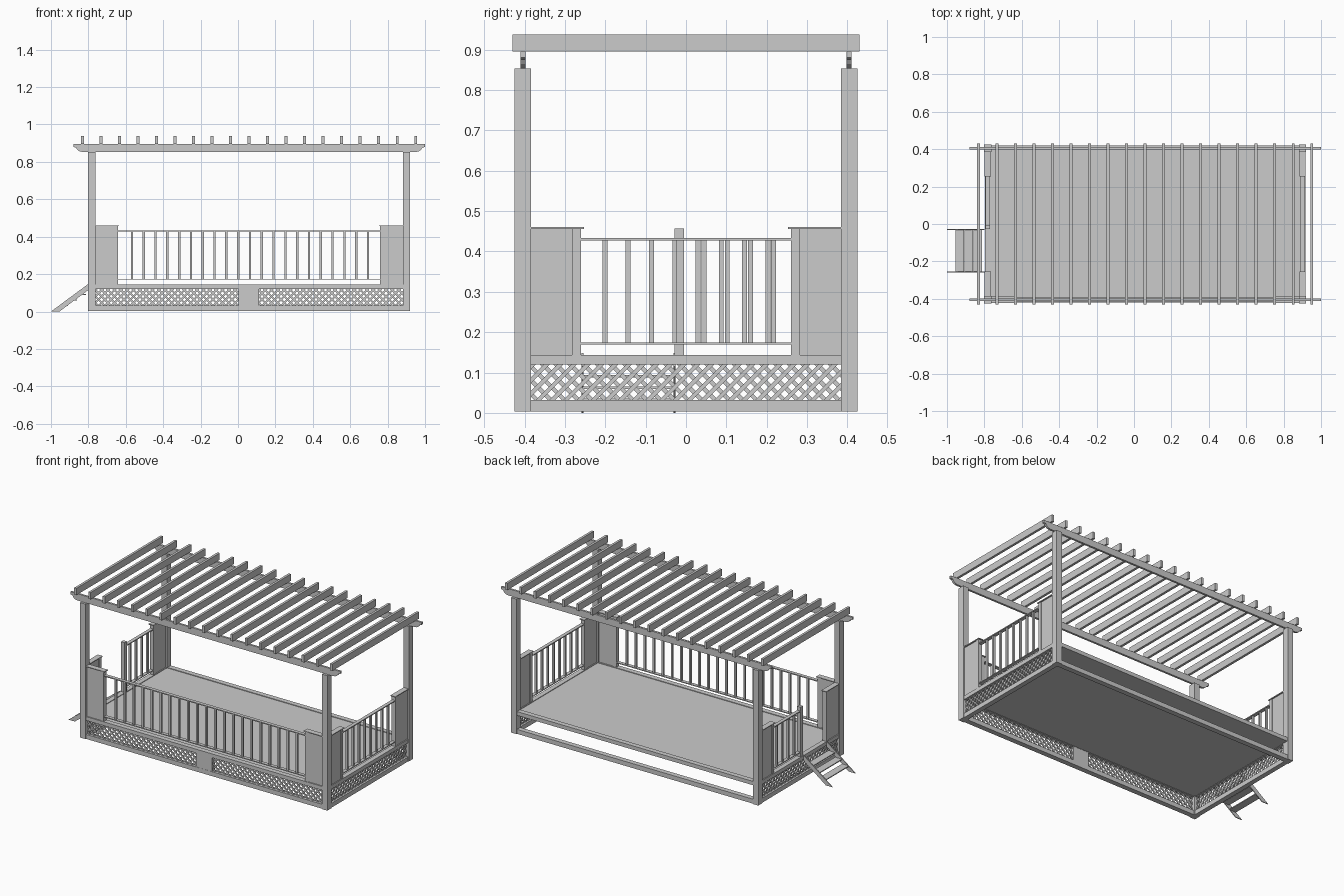
import bpy, bmesh
from mathutils import Vector

if "Cube" in bpy.data.objects:
    bpy.data.objects.remove(bpy.data.objects["Cube"])

XL, XR, YP = -0.782, 0.901, 0.405      # post centre lines


def finish(name, bm):
    bmesh.ops.recalc_face_normals(bm, faces=bm.faces)
    me = bpy.data.meshes.new(name)
    bm.to_mesh(me)
    bm.free()
    ob = bpy.data.objects.new(name, me)
    bpy.context.collection.objects.link(ob)
    return ob


def boxes(name, items):
    """One object from boxes given as (x0, x1, y0, y1, z0, z1)."""
    bm = bmesh.new()
    for x0, x1, y0, y1, z0, z1 in items:
        for v in bmesh.ops.create_cube(bm, size=1)['verts']:
            v.co = Vector(((x0 + x1) / 2 + v.co.x * (x1 - x0),
                           (y0 + y1) / 2 + v.co.y * (y1 - y0),
                           (z0 + z1) / 2 + v.co.z * (z1 - z0)))
    return finish(name, bm)


def run(axis, a, b, c, t, z0, z1):
    """Box running a..b along an axis, t thick about the line c."""
    if axis == 'x':
        return (a, b, c - t / 2, c + t / 2, z0, z1)
    return (c - t / 2, c + t / 2, a, b, z0, z1)


def profile(name, pts, y, t):
    """Extrude an xz outline by t, centred on y."""
    bm = bmesh.new()
    f = bm.faces.new([bm.verts.new((x, y - t / 2, z)) for x, z in pts])
    g = bmesh.ops.extrude_face_region(bm, geom=[f])['geom']
    bmesh.ops.translate(bm, vec=(0, t, 0),
                        verts=[v for v in g if isinstance(v, bmesh.types.BMVert)])
    return finish(name, bm)


def lattice(name, axis, a, b, c, z0=0.030, z1=0.122, pitch=0.034, w=0.0145):
    """Two layers of diagonal slats trimmed to a..b."""
    bm = bmesh.new()
    h = z1 - z0
    for s, off in ((1, 0.002), (-1, -0.002)):
        u = a - h
        while u < b + h:
            quad = [(u, z0), (u + w, z0), (u + w + s * h, z1), (u + s * h, z1)]
            bm.faces.new([bm.verts.new((p, c + off, z) if axis == 'x' else (c + off, p, z))
                          for p, z in quad])
            u += pitch
    n = Vector((1, 0, 0)) if axis == 'x' else Vector((0, 1, 0))
    for p, d in ((a, -1), (b, 1)):
        bmesh.ops.bisect_plane(bm, geom=bm.verts[:] + bm.edges[:] + bm.faces[:],
                               plane_co=n * p, plane_no=n * d, clear_outer=True)
    ob = finish(name, bm)
    m = ob.modifiers.new("thickness", 'SOLIDIFY')
    m.thickness = 0.004
    m.offset = 0


def railing(name, axis, a, b, c, first, step, count):
    parts = [run(axis, a, b, c, 0.022, 0.427, 0.433),
             run(axis, a, b, c, 0.022, 0.170, 0.175)]
    for i in range(count):
        p = first + i * step
        parts.append(run(axis, p - 0.006, p + 0.006, c, 0.012, 0.175, 0.427))
    boxes(name, parts)


def corner_panel(name, axis, start, end, c):
    """Solid panel from a post (start) to a narrow stile (end), with a cap."""
    d = 1 if end > start else -1
    s = end - d * 0.022
    cap = end + d * 0.007
    boxes(name, [run(axis, min(start, s), max(start, s), c, 0.018, 0.143, 0.456),
                 run(axis, min(s, end), max(s, end), c, 0.026, 0.143, 0.456),
                 run(axis, min(start, cap), max(start, cap), c, 0.034, 0.456, 0.461)])


# corner posts
for sx, x in (("left", XL), ("right", XR)):
    for sy, y in (("front", -YP), ("back", YP)):
        boxes(f"{sy}_{sx}_post", [(x - 0.019, x + 0.019, y - 0.0205, y + 0.0205, 0.004, 0.853)])

# deck floor, rim boards and bottom rails
boxes("deck_floor", [(XL, XR, -0.395, 0.395, 0.122, 0.140)])
ix0, ix1, iy = XL + 0.019, XR - 0.019, YP - 0.0205
for name, z0, z1 in (("deck_rim", 0.120, 0.144), ("bottom_rail", 0.004, 0.032)):
    boxes(name, [run('x', ix0, ix1, y, 0.032, z0, z1) for y in (-YP, YP)] +
                [run('y', -iy, iy, x, 0.030, z0, z1) for x in (XL, XR)])

# skirt lattice with a solid middle block on the front
boxes("front_skirt_block", [run('x', 0.003, 0.112, -YP, 0.030, 0.030, 0.122)])
lattice("front_left_lattice", 'x', ix0, 0.004, -YP)
lattice("front_right_lattice", 'x', 0.111, ix1, -YP)
lattice("right_lattice", 'y', -iy, iy, XR)
lattice("left_lattice", 'y', -iy, iy, XL)

# corner privacy panels
corner_panel("front_left_panel", 'x', ix0, -0.642, -YP)
corner_panel("front_right_panel", 'x', ix1, 0.760, -YP)
for side, x in (("left", XL), ("right", XR)):
    corner_panel(f"{side}_side_front_panel", 'y', -iy, -0.260, x)
    corner_panel(f"{side}_side_back_panel", 'y', iy, 0.260, x)

# railings and the stair newel
railing("front_railing", 'x', -0.642, 0.760, -YP, -0.567, 0.0631, 21)
railing("right_railing", 'y', -0.260, 0.260, XR, -0.201, 0.0577, 8)
railing("left_railing", 'y', -0.010, 0.260, XL, 0.045, 0.0573, 4)
boxes("stair_newel", [run('y', -0.028, -0.005, XL, 0.024, 0.143, 0.457)])

# roof beams with shaped ends
half = [(-0.88, 0.895), (-0.88, 0.880), (-0.866, 0.876), (-0.858, 0.864),
        (-0.846, 0.856), (-0.830, 0.853)]
outline = half + [(0.12 - x, z) for x, z in reversed(half)]
for side, y in (("front", -0.404), ("back", 0.404)):
    profile(f"{side}_beam", outline, y, 0.013)

# rafters
for i in range(19):
    x = -0.832 + i * 0.0990
    boxes(f"rafter_{i + 1}", [(x - 0.0075, x + 0.0075, -0.43, 0.43, 0.895, 0.938)])

# entry stairs on the left side
for side, y in (("front", -0.257), ("back", -0.029)):
    profile(f"{side}_stringer", [(-1.0, 0.0), (-0.955, 0.0), (-0.80, 0.115), (-0.80, 0.148)],
            y, 0.005)
boxes("stair_treads", [(-0.955 + i * 0.048, -0.908 + i * 0.048, -0.257, -0.029,
                        0.030 + i * 0.029, 0.036 + i * 0.029) for i in range(3)])
